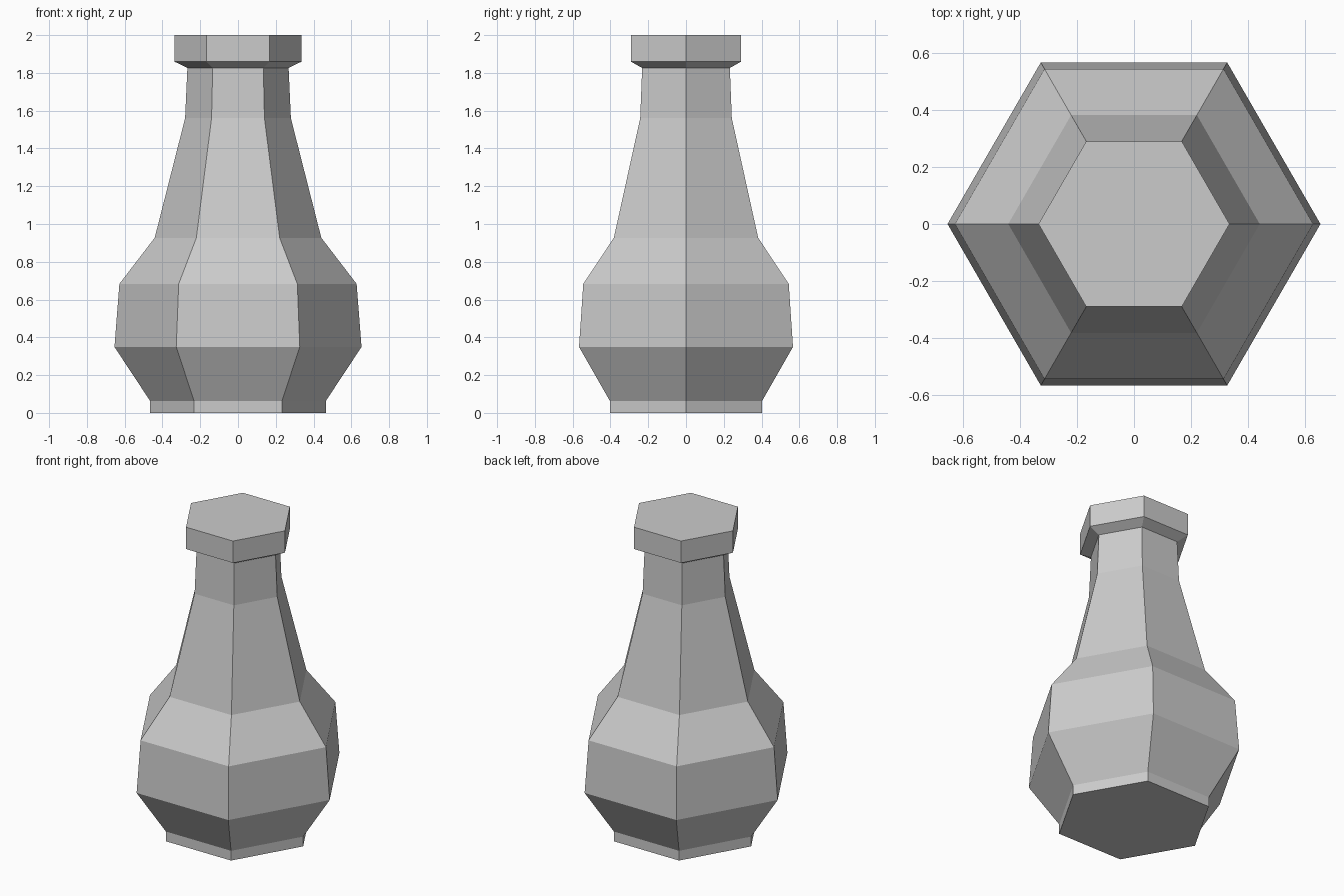
import bpy, bmesh, math

if "Cube" in bpy.data.objects:
    bpy.data.objects.remove(bpy.data.objects["Cube"])

SIDES = 6

# Bottle profile: (corner radius, height)
PROFILE = [(0.465, 0.0), (0.465, 0.063), (0.654, 0.349), (0.628, 0.683),
           (0.441, 0.927), (0.28, 1.56), (0.268, 1.826), (0.335, 1.859),
           (0.335, 2.0)]


def lathe(name, profile, sides):
    bm = bmesh.new()
    rings = [[bm.verts.new((r * math.cos(math.tau * i / sides),
                            r * math.sin(math.tau * i / sides), z))
              for i in range(sides)] for r, z in profile]
    for low, high in zip(rings, rings[1:]):
        for i in range(sides):
            j = (i + 1) % sides
            bm.faces.new((low[i], low[j], high[j], high[i]))
    bm.faces.new(rings[0][::-1])
    bm.faces.new(rings[-1])
    mesh = bpy.data.meshes.new(name)
    bm.to_mesh(mesh)
    bm.free()
    obj = bpy.data.objects.new(name, mesh)
    bpy.context.collection.objects.link(obj)
    return obj


# Hexagonal flask: foot, belly, neck and capped lip in one closed shell
lathe("bottle", PROFILE, SIDES)
